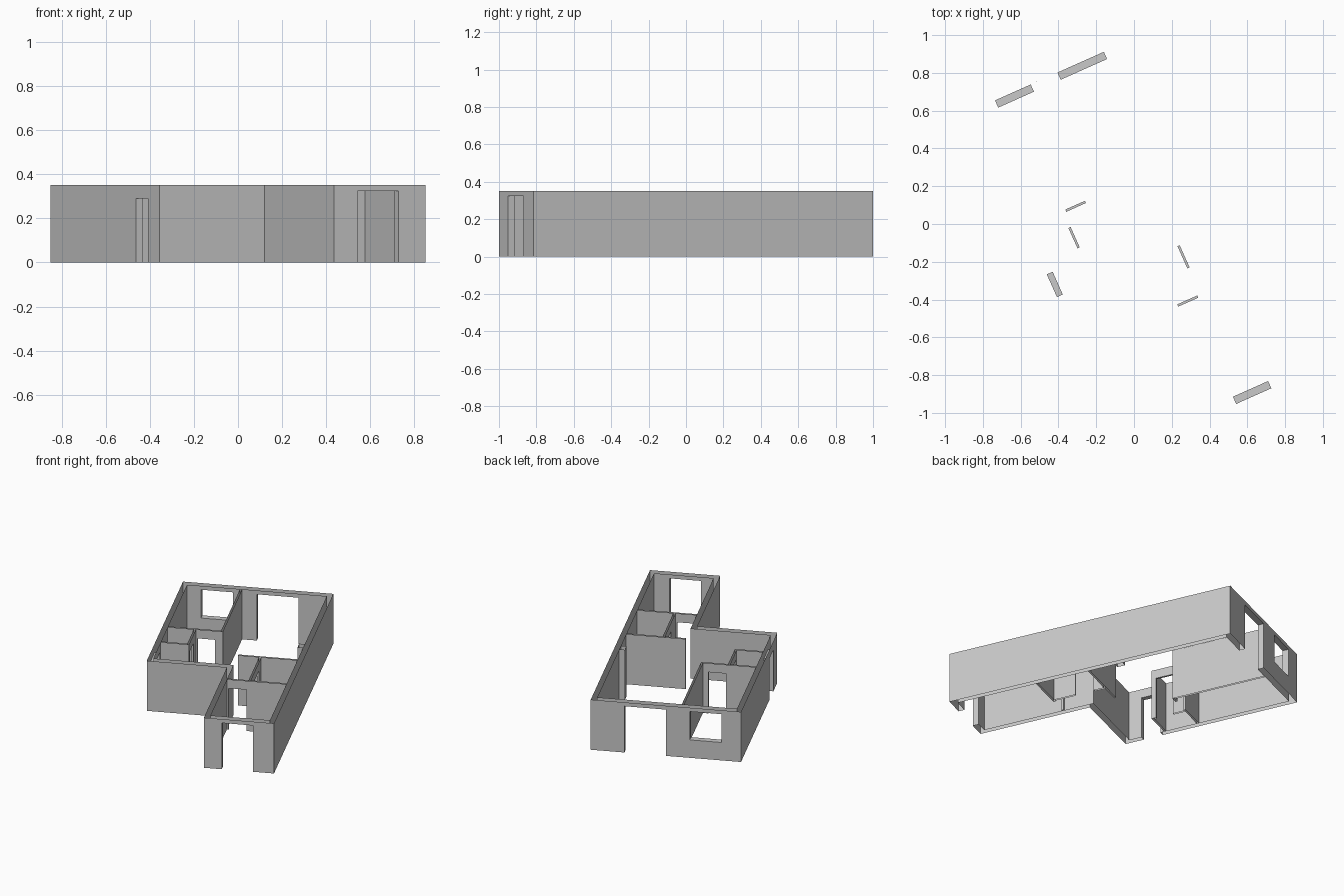
import bpy, bmesh, math
from mathutils import Matrix

cube = bpy.data.objects.get("Cube")
if cube:
    bpy.data.objects.remove(cube, do_unlink=True)

H = 0.352            # wall height
DOOR, TALL = 0.29, 0.325
L, R, B = -0.52, 0.4545, 1.988      # left, right and back of the plan
STEP = 0.773         # depth of the narrow front wing
SIDE, END = 0.034, 0.042            # outer wall thicknesses
THIN = 0.013         # partition thickness
PLACE = Matrix.Translation((0.435, -1, 0)) @ Matrix.Rotation(math.radians(24.05), 4, 'Z')

grey = bpy.data.materials.new("plaster grey")
grey.use_nodes = True
grey.diffuse_color = (0.58, 0.58, 0.58, 1)
grey.node_tree.nodes["Principled BSDF"].inputs["Base Color"].default_value = (0.58, 0.58, 0.58, 1)


def box(name, u0, u1, v0, v1, z0=0, z1=H):
    """Axis-aligned block in plan coordinates."""
    bm = bmesh.new()
    bmesh.ops.create_cube(bm, size=1)
    for v in bm.verts:
        v.co.x = u0 if v.co.x < 0 else u1
        v.co.y = v0 if v.co.y < 0 else v1
        v.co.z = z0 if v.co.z < 0 else z1
    mesh = bpy.data.meshes.new(name)
    bm.to_mesh(mesh)
    bm.free()
    ob = bpy.data.objects.new(name, mesh)
    bpy.context.collection.objects.link(ob)
    return ob


def build(name, walls, openings=()):
    """Join wall blocks, cut the openings and leave tops and bottoms open."""
    ob = box(name, *walls[0])
    helpers = []
    jobs = [('UNION', w) for w in walls[1:]] + [('DIFFERENCE', o) for o in openings]
    for operation, dims in jobs:
        helper = box("helper", *dims)
        helper.hide_render = True
        helpers.append(helper)
        mod = ob.modifiers.new("join_or_cut", 'BOOLEAN')
        mod.operation, mod.solver, mod.object = operation, 'EXACT', helper
    bpy.context.view_layer.update()
    mesh = bpy.data.meshes.new_from_object(ob.evaluated_get(bpy.context.evaluated_depsgraph_get()))
    ob.modifiers.clear()
    ob.data = mesh
    for helper in helpers:
        bpy.data.objects.remove(helper, do_unlink=True)
    bm = bmesh.new()
    bm.from_mesh(mesh)
    bm.normal_update()
    caps = [f for f in bm.faces if abs(f.normal.z) > 0.9
            and not 0.001 < f.calc_center_median().z < H - 0.001]
    bmesh.ops.delete(bm, geom=caps, context='FACES')
    bm.to_mesh(mesh)
    bm.free()
    mesh.name = name
    mesh.materials.clear()
    mesh.materials.append(grey)
    ob.matrix_world = PLACE


def across(v, u0, u1):
    return (u0, u1, v - THIN / 2, v + THIN / 2)


def along(u, v0, v1):
    return (u - THIN / 2, u + THIN / 2, v0, v1)


def door_across(v, u0, u1, top=DOOR, sill=-0.1):
    return (u0, u1, v - 0.06, v + 0.06, sill, top)


def door_along(u, v0, v1, top=DOOR):
    return (u - 0.06, u + 0.06, v0, v1, -0.1, top)


# Outer walls: main block with a narrow wing at the front
build("outer_walls", [
    (R - SIDE, R, 0, B),
    (L, R, B - END, B),
    (L, L + SIDE, STEP, B),
    (L, SIDE, STEP, STEP + END),
    (0, SIDE, 0, STEP + END),
    (0, R, 0, END),
], [
    door_across(0, 0.116, 0.32, TALL),                # front door
    door_across(B, -0.033, 0.236, TALL),              # wide back door
    door_across(B, -0.395, -0.188, TALL, 0.126),      # back window
    door_along(L, 0.903, 1.035),                      # side door
])

# Partitions round the back room and its small washroom
build("back_room_partitions", [
    across(1.302, L + SIDE, -0.128),
    along(-0.135, 1.302 - THIN / 2, B - END),
    along(-0.309, 1.07, 1.302),
    across(1.07, L + SIDE, -0.309 + THIN / 2),
], [
    door_across(1.302, -0.291, -0.177),
    door_along(-0.309, 1.094, 1.213),
])

# Partitions round the store room and hall in the front wing
build("hall_partitions", [
    across(0.97, 0.035, R - SIDE),
    along(0.179, 0.602, 0.97),
    across(0.602, SIDE, R - SIDE),
], [
    door_across(0.602, 0.046, 0.162),
    door_along(0.179, 0.76, 0.889),
])

# Pillar against the long side wall
build("wall_pillar", [(0.384, R - SIDE, 1.155, 1.21)])
